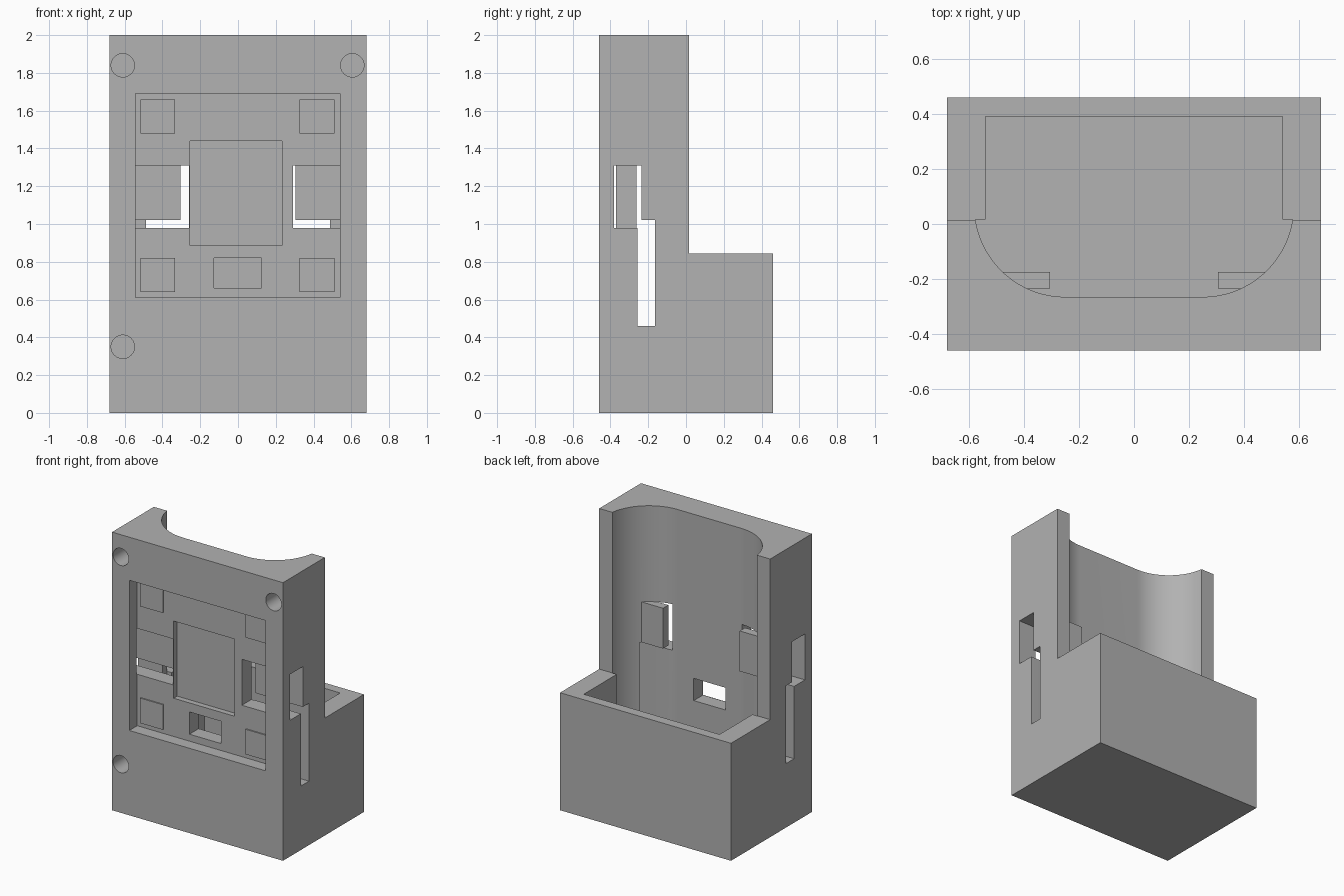
import bpy, bmesh, math

cube = bpy.data.objects.get("Cube")
if cube:
    bpy.data.objects.remove(cube, do_unlink=True)

grey = bpy.data.materials.new("plain_grey")
grey.use_nodes = True
colour = (0.445, 0.445, 0.445, 1)
grey.diffuse_color = colour
grey.node_tree.nodes["Principled BSDF"].inputs["Base Color"].default_value = colour


def prism(name, points, offset):
    """Solid made by sweeping a flat outline of 3D points along an offset."""
    bm = bmesh.new()
    face = bm.faces.new([bm.verts.new(p) for p in points])
    swept = bmesh.ops.extrude_face_region(bm, geom=[face])["geom"]
    bmesh.ops.translate(bm, vec=offset, verts=[g for g in swept if isinstance(g, bmesh.types.BMVert)])
    bmesh.ops.recalc_face_normals(bm, faces=bm.faces)
    mesh = bpy.data.meshes.new(name)
    bm.to_mesh(mesh)
    bm.free()
    mesh.materials.append(grey)
    obj = bpy.data.objects.new(name, mesh)
    bpy.context.collection.objects.link(obj)
    return obj


def box(name, x, y, z):
    outline = [(x[0], y[0], z[0]), (x[1], y[0], z[0]), (x[1], y[1], z[0]), (x[0], y[1], z[0])]
    return prism(name, outline, (0, 0, z[1] - z[0]))


def combine(target, tool, operation="DIFFERENCE"):
    mod = target.modifiers.new(operation.title(), "BOOLEAN")
    mod.object, mod.operation, mod.solver = tool, operation, "EXACT"
    bpy.context.view_layer.objects.active = target
    bpy.ops.object.modifier_apply(modifier=mod.name)
    bpy.data.objects.remove(tool, do_unlink=True)


HALF, FRONT, BACK, STEP, SHELF, TOP = 0.68, -0.46, 0.46, 0.015, 0.845, 2.0
RECESS = -0.37      # floor of the front recess
FLOOR = 0.08        # bottom of the inner cavity

# Stepped housing: tall front, low back
side = [(FRONT, 0), (BACK, 0), (BACK, SHELF), (STEP, SHELF), (STEP, TOP), (FRONT, TOP)]
housing = prism("housing", [(-HALF, y, z) for y, z in side], (2 * HALF, 0, 0))

# Cavity: rounded towards the front, square at the back
radius, cx, cy, edge = 0.33, 0.25, 0.065, STEP + 0.001
start = math.asin((cy - edge) / radius)
steps = 24
arc = []
for i in range(steps + 1):
    a = start + (math.pi / 2 - start) * i / steps
    arc.append((cx + radius * math.cos(a), cy - radius * math.sin(a)))
half = [(0.54, 0.39), (0.54, edge)] + arc
outline = half + [(-x, y) for x, y in reversed(half)]
combine(housing, prism("cavity", [(x, y, FLOOR) for x, y in outline], (0, 0, TOP)))

# Front recess, central pocket and lower opening
combine(housing, box("recess", (-0.543, 0.54), (-0.6, RECESS), (0.61, 1.69)))
combine(housing, box("pocket", (-0.253, 0.232), (-0.6, RECESS + 0.04), (0.885, 1.44)))
combine(housing, box("opening", (-0.127, 0.124), (-0.6, -0.2), (0.66, 0.82)))

# Side windows, side slots and the pads behind the windows
for s, inner in ((-1, 0.26), (1, 0.29)):
    def span(a, b):
        return tuple(sorted((s * a, s * b)))
    combine(housing, box("window", span(inner, 0.8), (-0.38, -0.235), (0.98, 1.31)))
    combine(housing, box("slot", span(0.28, 0.8), (-0.257, -0.165), (0.46, 1.02)))
    combine(housing, box("pad", span(0.305, 0.55), (-0.235, -0.175), (1.02, 1.31)), "UNION")

# Round screw holes
for x, z in ((-0.61, 1.84), (0.605, 1.84), (-0.61, 0.35)):
    ring = [(x + 0.062 * math.cos(math.tau * i / 32), -0.6, z + 0.062 * math.sin(math.tau * i / 32))
            for i in range(32)]
    combine(housing, prism("screw_hole", ring, (0, 0.29, 0)))

# Slightly raised corner squares on the recess floor
for z in (0.64, 1.48):
    for label, x0, x1 in (("right", -0.515, -0.333), ("left", 0.325, 0.51)):
        name = ("lower_" if z < 1 else "upper_") + label + "_square"
        box(name, (x0, x1), (RECESS - 0.009, RECESS + 0.005), (z, z + 0.18))

# Smooth the curved walls, keep the corners crisp
bpy.ops.object.select_all(action="DESELECT")
housing.select_set(True)
bpy.context.view_layer.objects.active = housing
bpy.ops.object.shade_smooth_by_angle(angle=math.radians(30))
